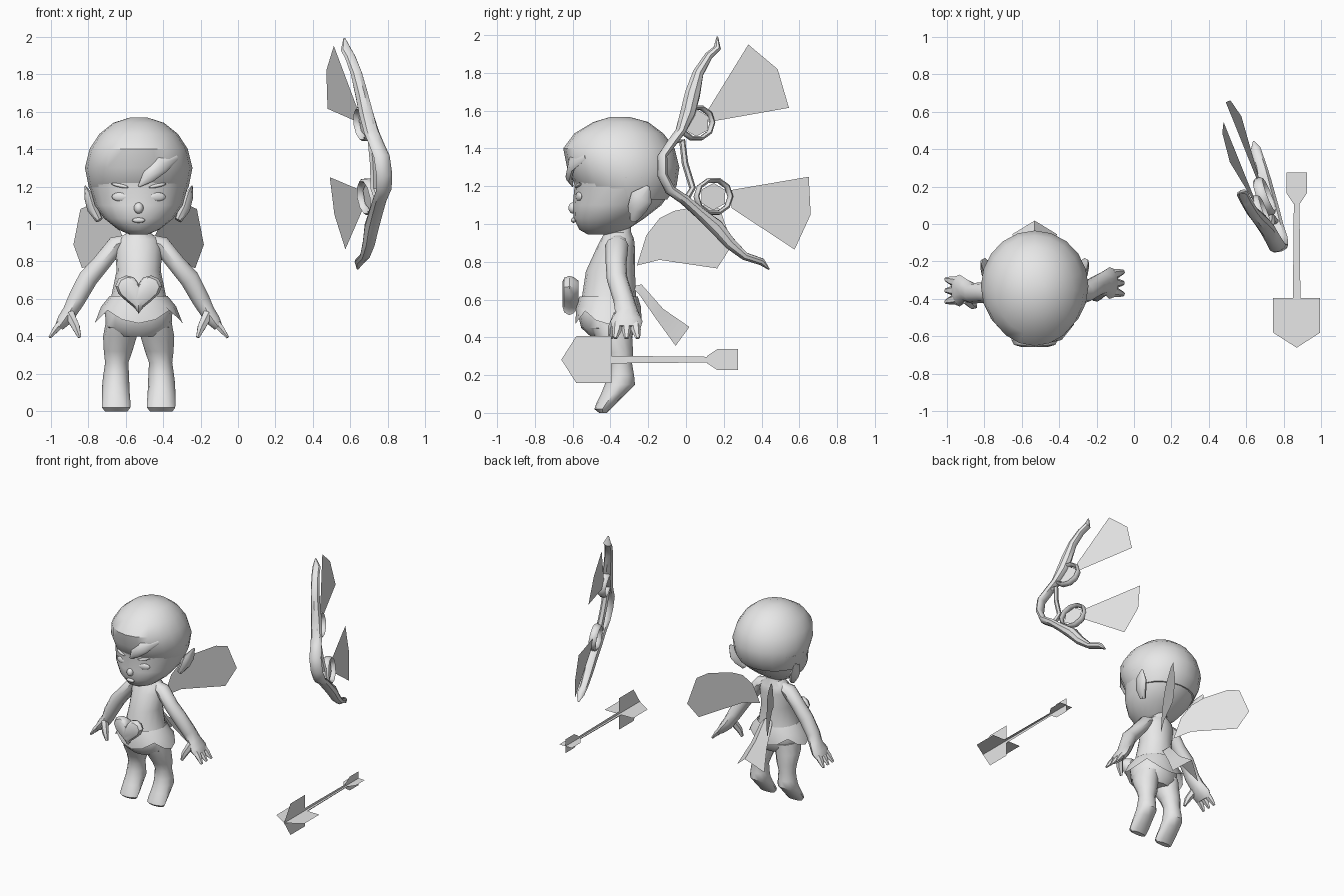
import bpy, bmesh, math
from mathutils import Vector as V

CX = -0.53                                   # centre line of the figure
grey = bpy.data.materials.new("plain_grey")
grey.diffuse_color = (0.8, 0.8, 0.8, 1)


def make(name, verts, faces):
    me = bpy.data.meshes.new(name)
    bm = bmesh.new()
    vs = [bm.verts.new(v) for v in verts]
    for f in faces:
        bm.faces.new([vs[i] for i in f])
    bmesh.ops.recalc_face_normals(bm, faces=bm.faces)
    bm.to_mesh(me)
    bm.free()
    me.materials.append(grey)
    ob = bpy.data.objects.new(name, me)
    bpy.context.collection.objects.link(ob)
    return ob


def loft(name, rings, cap=True, loop=False, closed=True):
    """Skin a list of rings; loop joins last ring to first."""
    n, m = len(rings[0]), len(rings)
    faces = []
    for i in range(m if loop else m - 1):
        for k in range(n if closed else n - 1):
            a, b, k2 = i * n, (i + 1) % m * n, (k + 1) % n
            faces.append((a + k, a + k2, b + k2, b + k))
    if cap and not loop and closed:
        faces += [tuple(range(n)), tuple(range((m - 1) * n, m * n))]
    return make(name, [p for r in rings for p in r], faces)


def oval(c, u, v, n):
    return [V(c) + u * math.cos(2 * math.pi * k / n) + v * math.sin(2 * math.pi * k / n) for k in range(n)]


def stack(name, rows, n=16, x=CX):
    """Horizontal ovals: (z, y front, y back, half width, x offset)."""
    return loft(name, [oval((x + dx, (f + b) / 2, z), V((w, 0, 0)), V((0, (b - f) / 2, 0)), n)
                       for z, f, b, w, dx in rows])


def tube(name, pts, side, n=8, loop=False):
    """Sweep an oval (radius along side, radius across) along (point, ra, rb)."""
    rings, m = [], len(pts)
    for i, (p, ra, rb) in enumerate(pts):
        a = pts[i - 1][0] if i or loop else p
        b = pts[(i + 1) % m][0] if i < m - 1 or loop else p
        t = (V(b) - V(a)).normalized()
        u = V(side) - t * V(side).dot(t)
        u.normalize()
        rings.append(oval(p, u * ra, t.cross(u) * rb, n))
    return loft(name, rings, loop=loop)


def ball(name, c, s, rot=(0, 0, 0)):
    rows = [oval((0, 0, -math.cos(a)), V((math.sin(a), 0, 0)), V((0, math.sin(a), 0)), 10)
            for a in [0.15 + i * (math.pi - 0.3) / 6 for i in range(7)]]
    ob = loft(name, rows)
    ob.location, ob.scale, ob.rotation_euler = c, s, rot
    return ob


def plate(name, pts):
    return make(name, pts, [tuple(range(len(pts)))])


# Head with hair cap
stack("head", [(0.945, -0.52, -0.36, 0.05, 0), (0.97, -0.565, -0.31, 0.11, 0),
               (1.03, -0.595, -0.22, 0.185, 0), (1.10, -0.60, -0.13, 0.235, 0),
               (1.20, -0.59, -0.06, 0.262, 0), (1.25, -0.60, -0.045, 0.277, 0)], 20)
stack("hair", [(1.13, -0.50, -0.10, 0.235, 0), (1.20, -0.585, -0.05, 0.267, 0),
               (1.30, -0.63, -0.035, 0.287, 0), (1.40, -0.65, -0.06, 0.262, 0),
               (1.48, -0.59, -0.12, 0.21, 0), (1.54, -0.49, -0.20, 0.135, 0),
               (1.567, -0.40, -0.30, 0.05, 0)], 20)
tube("fringe_lock", [((CX + 0.20, -0.53, 1.36), 0.01, 0.02), ((CX + 0.12, -0.605, 1.32), 0.02, 0.05),
                     ((CX + 0.05, -0.62, 1.25), 0.018, 0.035), ((CX + 0.0, -0.60, 1.20), 0.004, 0.005)], (0, 1, 0))

# Face and ears
ball("nose", (CX, -0.598, 1.085), (0.026, 0.026, 0.03))
ball("lips", (CX, -0.596, 1.02), (0.035, 0.014, 0.014))
for s in (-1, 1):
    ball("eye", (CX + s * 0.10, -0.567, 1.145), (0.046, 0.014, 0.024), (0, 0, s * 0.3))
    ball("brow", (CX + s * 0.10, -0.572, 1.205), (0.05, 0.012, 0.01), (0, s * -0.2, s * 0.3))
    tube("ear", [((CX + s * 0.21, -0.28, 1.02), 0.02, 0.02), ((CX + s * 0.245, -0.26, 1.08), 0.03, 0.05),
                 ((CX + s * 0.265, -0.235, 1.14), 0.025, 0.06), ((CX + s * 0.285, -0.20, 1.20), 0.004, 0.01)],
         (1, 0, 0))

# Neck, torso and hips
stack("torso", [(0.40, -0.50, -0.30, 0.12, 0), (0.45, -0.555, -0.265, 0.175, 0),
                (0.53, -0.575, -0.25, 0.18, 0), (0.62, -0.55, -0.265, 0.145, 0),
                (0.75, -0.53, -0.27, 0.118, 0), (0.87, -0.475, -0.27, 0.125, 0),
                (0.92, -0.45, -0.275, 0.11, 0), (0.955, -0.43, -0.29, 0.06, 0),
                (1.05, -0.43, -0.29, 0.05, 0)])

# Petal skirt around the hips
top = oval((CX, -0.41, 0.615), V((0.155, 0, 0)), V((0, 0.155, 0)), 16)
mid = oval((CX, -0.41, 0.56), V((0.20, 0, 0)), V((0, 0.172, 0)), 16)
low = oval((CX, -0.41, 0.50), V((0.235, 0, 0)), V((0, 0.175, 0)), 16)
for k, p in enumerate(low):
    p.z += 0.04 if k % 4 == 2 else -0.03 if k % 2 == 0 else -0.01
loft("skirt", [top, mid, low], cap=False)

# Heart buckle
heart = [(16 * math.sin(t) ** 3,
          13 * math.cos(t) - 5 * math.cos(2 * t) - 2 * math.cos(3 * t) - math.cos(4 * t))
         for t in [2 * math.pi * k / 20 for k in range(20)]]
loft("heart_buckle", [[V((CX + x * 0.0078 * q, y, 0.64 + z * 0.0072 * q)) for x, z in heart]
                      for y, q in ((-0.655, 0.6), (-0.645, 0.88), (-0.618, 1), (-0.595, 0.92), (-0.57, 0.7))])

for s in (-1, 1):
    # Arm, swept from shoulder to wrist
    hy = -0.335 + s * 0.02

    def P(dx, y, z):
        return (CX + s * dx, y, z)
    tube("arm", [(P(0.06, -0.36, 0.91), 0.045, 0.035), (P(0.12, -0.365, 0.89), 0.06, 0.05),
                 (P(0.20, -0.37, 0.79), 0.055, 0.05), (P(0.27, -0.365, 0.71), 0.055, 0.055),
                 (P(0.33, hy - 0.015, 0.60), 0.055, 0.05), (P(0.365, hy, 0.535), 0.06, 0.042),
                 (P(0.40, hy, 0.485), 0.085, 0.038), (P(0.425, hy, 0.45), 0.075, 0.025)], (0, 1, 0), 10)
    for o in (-0.05, 0, 0.05):
        tube("finger", [(P(0.405, hy + o * 0.9, 0.48), 0.026, 0.024), (P(0.44, hy + o, 0.44), 0.026, 0.02),
                        (P(0.475, hy + o * 1.2, 0.395), 0.012, 0.008)], (0, 1, 0), 6)
    tube("thumb", [(P(0.37, hy - 0.04, 0.52), 0.03, 0.03), (P(0.335, hy - 0.075, 0.45), 0.024, 0.024),
                   (P(0.315, hy - 0.085, 0.395), 0.012, 0.01)], (0, 1, 0), 6)

    # Leg with foot pointing down
    stack("leg", [(z, f, b, w, s * dx) for z, f, b, w, dx in (
        (0.48, -0.52, -0.28, 0.085, 0.09), (0.40, -0.48, -0.285, 0.09, 0.10),
        (0.32, -0.43, -0.28, 0.076, 0.11), (0.26, -0.41, -0.285, 0.062, 0.117),
        (0.20, -0.415, -0.275, 0.068, 0.12), (0.15, -0.43, -0.27, 0.072, 0.122),
        (0.10, -0.45, -0.32, 0.074, 0.122), (0.05, -0.475, -0.37, 0.076, 0.12),
        (0.02, -0.485, -0.40, 0.075, 0.12), (0.0, -0.46, -0.42, 0.06, 0.12))], 12)

    # Wing
    wing = [(-0.26, 0.78), (-0.21, 0.94), (-0.14, 1.03), (-0.06, 1.07), (0.10, 1.10),
            (0.18, 1.08), (0.245, 0.89), (0.165, 0.765), (-0.14, 0.81)]
    plate("wing", [V((CX + s * (0.06 + (y + 0.26) * 0.57), y, z)) for y, z in wing])

# Ribbon tail behind the hips, folded along its middle
ridge = [(-0.28, 0.67), (-0.235, 0.68), (-0.12, 0.55), (0.018, 0.455)]
hem = [(-0.28, 0.66, 0.03), (-0.25, 0.63, 0.05), (-0.16, 0.50, 0.07), (-0.055, 0.355, 0.12)]
loft("ribbon_tail", [[V((CX - w, y, z)), V((CX, ry, rz)), V((CX + w, y, z))]
                     for (ry, rz), (y, z, w) in zip(ridge, hem)], closed=False)

# Bow, laid out on one tilted plane
NORMAL = (1, 0.378, 0.142)


def B(y, z):
    return V((0.913 - 0.378 * y - 0.142 * z, y, z))


limb = [(0.166, 1.992, .005, .004), (0.165, 1.93, .03, .02), (0.12, 1.89, .03, .022), (0.065, 1.80, .032, .03),
        (0.035, 1.69, .035, .043), (0.01, 1.59, .04, .042), (-0.03, 1.49, .042, .026), (-0.075, 1.43, .042, .025),
        (-0.125, 1.36, .045, .023), (-0.125, 1.26, .045, .023), (-0.085, 1.18, .045, .025),
        (-0.01, 1.13, .042, .027), (0.07, 1.06, .042, .03), (0.16, 0.985, .04, .042), (0.23, 0.90, .035, .034),
        (0.31, 0.83, .03, .022), (0.40, 0.80, .028, .02), (0.44, 0.76, .005, .004)]
tube("bow_limb", [(B(y, z), a, b) for y, z, a, b in limb], NORMAL)
tube("bow_strut", [(B(y, z), 0.025, 0.016) for y, z in
                   ((-0.075, 1.43), (-0.02, 1.44), (-0.005, 1.32), (0.035, 1.19), (0.0, 1.13))], NORMAL, 6)
for y, z, ry, rz in ((0.055, 1.535, 0.085, 0.085), (0.145, 1.145, 0.09, 0.09)):
    ang = [2 * math.pi * k / 10 for k in range(10)]
    tube("bow_ring", [(B(y + ry * math.cos(a), z + rz * math.sin(a)), 0.028, 0.013) for a in ang],
         NORMAL, 6, loop=True)
    plate("ring_gem", [B(y + 0.072 * math.cos(k * math.pi / 3 + 0.5), z + 0.072 * math.sin(k * math.pi / 3 + 0.5))
                       for k in range(6)])
plate("bow_feather_upper", [B(*p) for p in ((0.12, 1.61), (0.33, 1.95), (0.485, 1.82), (0.545, 1.615), (0.12, 1.54))])
plate("bow_feather_lower", [B(*p) for p in ((0.24, 1.18), (0.65, 1.25), (0.66, 1.05), (0.575, 0.865), (0.24, 1.085))])

# Arrow: crossed flat plates for head, shaft and fletching
for u in (V((1, 0, 0)), V((0, 0, 1))):
    def strip(name, half):
        pts = [(y, w) for y, w in half] + [(y, -w) for y, w in reversed(half) if w]
        plate(name, [V((0.868, y, 0.282)) + u * w for y, w in pts])
    strip("arrow_head", [(-0.66, 0), (-0.58, 0.125), (-0.395, 0.125)])
    strip("arrow_shaft", [(-0.395, 0.02), (0.12, 0.015)])
    strip("arrow_fletching", [(0.11, 0.018), (0.165, 0.055), (0.275, 0.055)])

# Smooth the rounded parts, keep creases
for ob in bpy.context.scene.objects:
    ob.select_set(True)
    bpy.context.view_layer.objects.active = ob
bpy.ops.object.shade_smooth_by_angle(angle=math.radians(40))
